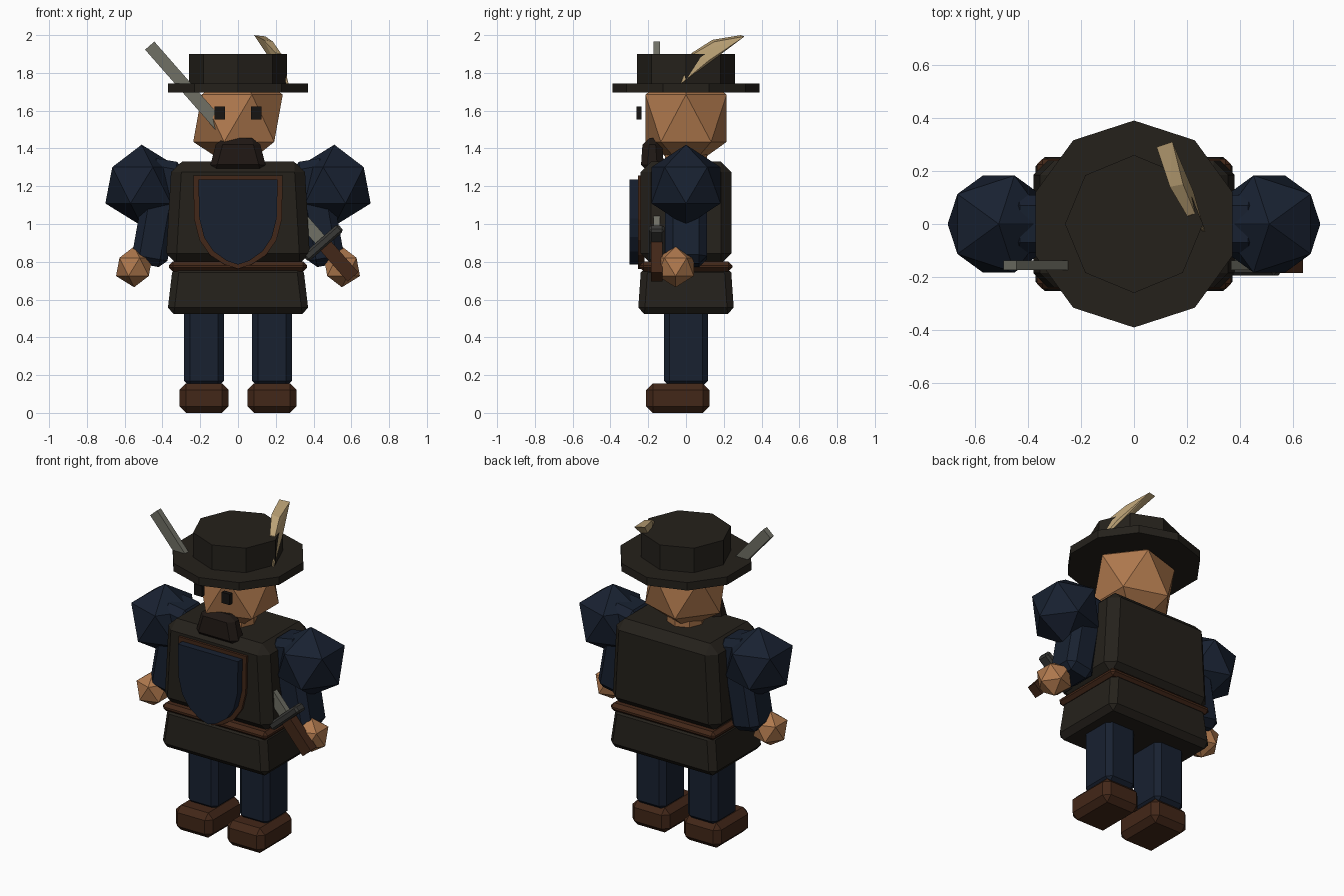
import bpy, bmesh, math
from mathutils import Matrix, Vector

if "Cube" in bpy.data.objects:
    bpy.data.objects.remove(bpy.data.objects["Cube"])


def mat(name, rgb):
    m = bpy.data.materials.new(name)
    m.diffuse_color = (*rgb, 1)
    m.use_nodes = True
    m.node_tree.nodes["Principled BSDF"].inputs["Base Color"].default_value = m.diffuse_color
    return m


CLOTH = mat("dark_cloth", (.018, .015, .011))
NAVY = mat("navy", (.009, .015, .030))
SKIN = mat("skin", (.43, .19, .075))
LEATHER = mat("leather", (.055, .02, .009))
BLACK = mat("black", (.008, .007, .006))
HAIR = mat("hair", (.014, .009, .007))
STEEL = mat("steel", (.16, .16, .13))
IRON = mat("iron", (.04, .04, .037))
PLUME = mat("plume", (.5, .36, .18))


def finish(name, bm, material, matrix=None, bevel=0):
    if matrix:
        bm.transform(matrix)
    bmesh.ops.recalc_face_normals(bm, faces=bm.faces[:])
    me = bpy.data.meshes.new(name)
    bm.to_mesh(me)
    bm.free()
    me.materials.append(material)
    ob = bpy.data.objects.new(name, me)
    bpy.context.collection.objects.link(ob)
    if bevel:
        mod = ob.modifiers.new("bevel", 'BEVEL')
        mod.width, mod.segments, mod.limit_method = bevel, 1, 'NONE'
    return ob


def box(name, center, size, material, bevel=0, top=(1, 1), tilt=0, pivot=None):
    """Box, optionally tapered to the top and tilted about y."""
    bm = bmesh.new()
    bmesh.ops.create_cube(bm, size=1)
    for v in bm.verts:
        t = top if v.co.z > 0 else (1, 1)
        v.co = Vector((v.co.x * size[0] * t[0], v.co.y * size[1] * t[1], v.co.z * size[2]))
    m = Matrix.Rotation(math.radians(tilt), 4, 'Y')
    if pivot:
        m = Matrix.Translation(pivot) @ m @ Matrix.Translation(center)
    else:
        m = Matrix.Translation(center) @ m
    return finish(name, bm, material, m, bevel)


def ball(name, center, radii, material):
    bm = bmesh.new()
    bmesh.ops.create_icosphere(bm, subdivisions=1, radius=1)
    return finish(name, bm, material, Matrix.Translation(center) @ Matrix.Diagonal((*radii, 1)))


def drum(name, sides, r, z0, z1, material):
    bm = bmesh.new()
    bmesh.ops.create_cone(bm, cap_ends=True, segments=sides, radius1=r, radius2=r, depth=z1 - z0)
    return finish(name, bm, material, Matrix.Translation((0, 0, (z0 + z1) / 2)))


def plate(name, half, y0, y1, material):
    """Symmetric outline in xz, extruded along y."""
    outline = half + [(-x, z) for x, z in reversed(half) if x > 0]
    bm = bmesh.new()
    f = bm.faces.new([bm.verts.new((x, y0, z)) for x, z in outline])
    ext = bmesh.ops.extrude_face_region(bm, geom=[f])
    verts = [g for g in ext['geom'] if isinstance(g, bmesh.types.BMVert)]
    bmesh.ops.translate(bm, verts=verts, vec=(0, y1 - y0, 0))
    return finish(name, bm, material)


# Limbs, both sides
for s, side in ((-1, "left"), (1, "right")):
    box(f"boot_{side}", (s * .18, -.043, .078), (.26, .335, .156), LEATHER, .035)
    box(f"leg_{side}", (s * .18, 0, .36), (.21, .235, .44), NAVY, .03)
    box(f"arm_{side}", (s * .425, 0, 1.06), (.19, .22, .565), NAVY, .04, tilt=-s * 10)
    ball(f"shoulder_{side}", (s * .51, 0, 1.205), (-s * -1 * -1 * .215, .215, .215), NAVY)
    ball(f"hand_{side}", (s * .55, -.055, .773), (-s * .107, .113, .108), SKIN)
    box(f"eye_{side}", (s * .097, -.248, 1.588), (.056, .026, .068), BLACK)

# Tunic and belt
box("skirt", (0, 0, .65), (.75, .51, .255), CLOTH, .035, top=(.92, .93))
box("belt", (0, 0, .775), (.73, .49, .052), LEATHER, .02)
box("torso", (0, 0, 1.06), (.765, .48, .54), CLOTH, .055, top=(.92, 1.0))

# Chest shield
shield = [(.21, 1.235), (.205, 1.03), (.18, .93), (.13, .855), (.06, .805), (0, .785)]
rim = [(.237, 1.258), (.232, 1.025), (.204, .915), (.148, .835), (.07, .785), (0, .762)]
plate("shield_rim", rim, -.255, -.22, LEATHER)
plate("shield_face", shield, -.30, -.23, NAVY)

# Head
drum("neck", 8, .11, 1.28, 1.44, SKIN)
ball("head", (0, 0, 1.56), (.265, .253, .28), SKIN)
box("beard", (0, -.178, 1.367), (.31, .125, .176), HAIR, .035, top=(.7, .8))

# Hat
drum("hat_brim", 10, .39, 1.695, 1.745, CLOTH)
drum("hat_crown", 8, .26, 1.74, 1.90, CLOTH)

# Feather as a faceted hull
bm = bmesh.new()
for p in [(.268, -.03, 1.74), (.255, -.025, 1.745), (.20, .03, 1.905), (.23, .04, 1.90),
          (.135, .14, 1.975), (.185, .15, 1.965), (.19, .14, 1.865), (.225, .12, 1.865),
          (.085, .29, 2.0), (.145, .31, 1.993)]:
    bm.verts.new(p)
bmesh.ops.convex_hull(bm, input=bm.verts[:])
finish("feather", bm, PLUME)

# Sword, laid out along its own axis from the guard
GUARD, TILT = (.45, -.155, .90), -41.3
box("sword_blade", (0, 0, .695), (.065, .036, 1.39), STEEL, tilt=TILT, pivot=GUARD)
box("sword_guard", (0, 0, 0), (.25, .08, .05), IRON, .012, tilt=TILT, pivot=GUARD)
box("sword_grip", (0, 0, -.125), (.075, .06, .23), LEATHER, tilt=TILT, pivot=GUARD)
